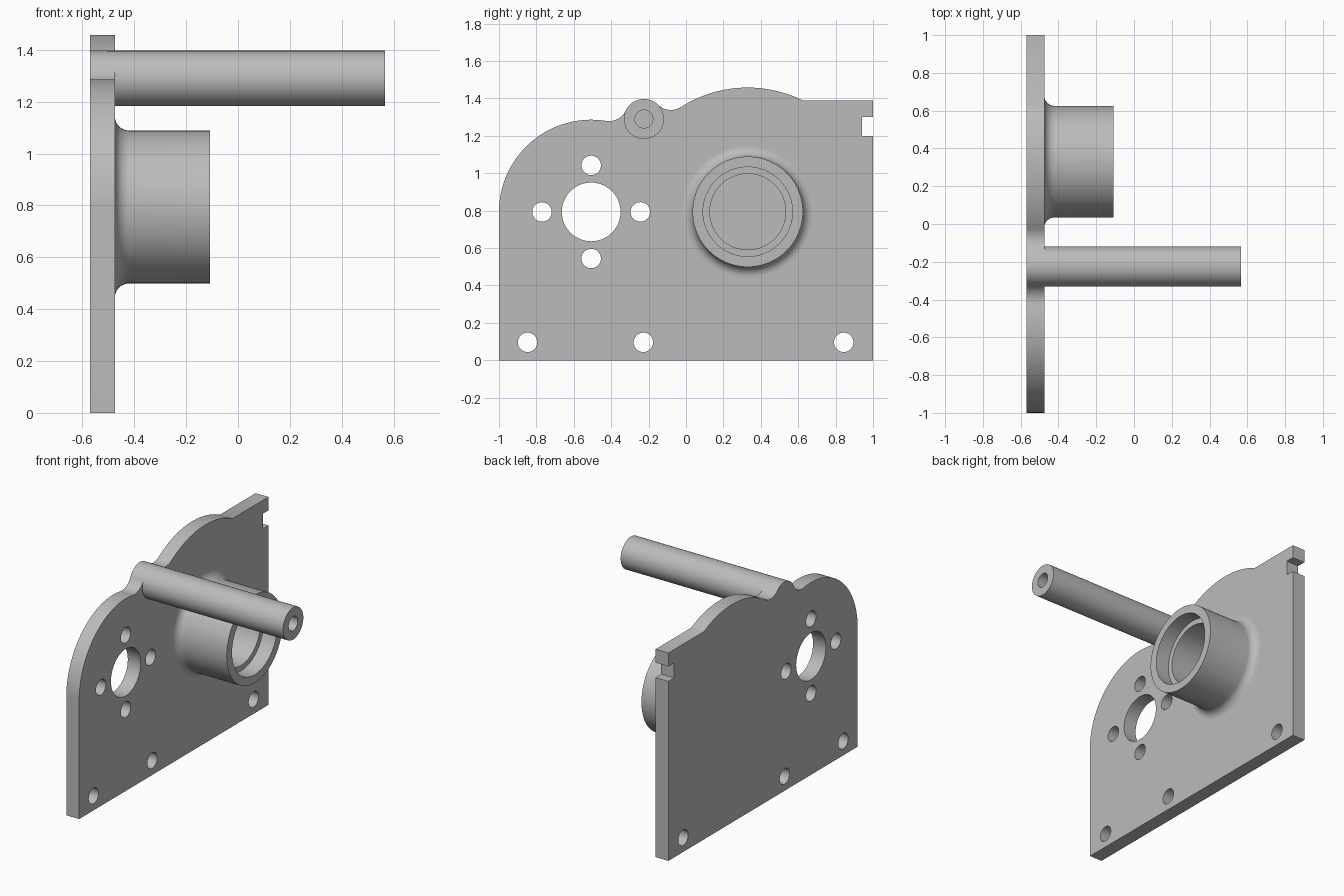
import bpy, bmesh
from math import sin, cos, pi, atan2, hypot, sqrt, radians
from mathutils import Matrix

if "Cube" in bpy.data.objects:
    bpy.data.objects.remove(bpy.data.objects["Cube"])

GREY = bpy.data.materials.new("machined_grey")
GREY.use_nodes = True
GREY.diffuse_color = (0.5, 0.5, 0.5, 1)
GREY.node_tree.nodes["Principled BSDF"].inputs["Base Color"].default_value = (0.5, 0.5, 0.5, 1)

BACK, FACE = -0.57, -0.475      # plate thickness along x
MOTOR, BEARING, BOSS = (-0.507, 0.793), (0.33, 0.794), (-0.225, 1.29)
MOTOR_R, CROWN_R, BOSS_R, FILLET = 0.493, 0.664, 0.107, 0.1


def finish(name, bm):
    bmesh.ops.remove_doubles(bm, verts=bm.verts, dist=0.0001)
    bmesh.ops.recalc_face_normals(bm, faces=bm.faces)
    mesh = bpy.data.meshes.new(name)
    bm.to_mesh(mesh)
    bm.free()
    mesh.materials.append(GREY)
    obj = bpy.data.objects.new(name, mesh)
    bpy.context.collection.objects.link(obj)
    bpy.ops.object.select_all(action='DESELECT')
    obj.select_set(True)
    bpy.context.view_layer.objects.active = obj
    bpy.ops.object.shade_smooth_by_angle(angle=radians(30))
    return obj


def arc(center, r, a0, a1, n):
    return [(center[0] + r * cos(a0 + (a1 - a0) * i / n),
             center[1] + r * sin(a0 + (a1 - a0) * i / n)) for i in range(n + 1)]


def circle(y, z, r):
    return arc((y, z), r, 0, 2 * pi, 48)[:-1]


def angle(a, b):
    return atan2(b[1] - a[1], b[0] - a[0])


def fillet_center(c, r, side):
    """Centre of the fillet that touches circle c and the rod boss."""
    ra, rb = r + FILLET, BOSS_R + FILLET
    dy, dz = BOSS[0] - c[0], BOSS[1] - c[1]
    d = hypot(dy, dz)
    a = (ra * ra - rb * rb + d * d) / (2 * d)
    h = side * sqrt(ra * ra - a * a)
    return (c[0] + (a * dy - h * dz) / d, c[1] + (a * dz + h * dy) / d)


def lathe(name, profile, center, steps=96):
    """Spin an (x, radius) profile about an axis parallel to x."""
    bm = bmesh.new()
    verts = [bm.verts.new((x, center[0], center[1] + r)) for x, r in profile]
    edges = [bm.edges.new(p) for p in zip(verts, verts[1:])]
    bmesh.ops.spin(bm, geom=verts + edges, cent=(0, *center), axis=(1, 0, 0),
                   angle=2 * pi, steps=steps, use_duplicate=False)
    return finish(name, bm)


# Plate outline in (y, z), counter-clockwise with the notch in the rear edge
fr = fillet_center(BEARING, CROWN_R, -1)
fl = fillet_center(MOTOR, MOTOR_R, 1)
shoulder = 1.39
crown_start = atan2(shoulder - BEARING[1], sqrt(CROWN_R**2 - (shoulder - BEARING[1])**2))
outline = [(-1, 0), (1, 0), (1, 1.2), (0.94, 1.2), (0.94, 1.3), (1, 1.3), (1, shoulder)]
outline += arc(BEARING, CROWN_R, crown_start, angle(BEARING, fr), 40)
outline += arc(fr, FILLET, angle(fr, BEARING) + 2 * pi, angle(fr, BOSS) + 2 * pi, 16)[1:]
outline += arc(BOSS, BOSS_R, angle(BOSS, fr), angle(BOSS, fl), 24)[1:]
outline += arc(fl, FILLET, angle(fl, BOSS), angle(fl, MOTOR), 16)[1:]
outline += arc(MOTOR, MOTOR_R, angle(MOTOR, fl), pi, 48)[1:]

# Large opening, its four screw holes and the three mounting holes
SCREW_R = 0.052
loops = [outline, circle(*MOTOR, 0.157)]
for s in (-1, 1):
    loops.append(circle(MOTOR[0] + s * 0.263, MOTOR[1], SCREW_R))
    loops.append(circle(MOTOR[0], MOTOR[1] + s * 0.249, SCREW_R))
loops += [circle(y, 0.096, SCREW_R) for y in (-0.847, -0.228, 0.843)]

# Filled planar curve gives the plate with its holes
curve = bpy.data.curves.new("plate_outline", 'CURVE')
curve.dimensions = '2D'
curve.fill_mode = 'BOTH'
curve.extrude = (FACE - BACK) / 2
for loop in loops:
    spline = curve.splines.new('POLY')
    spline.points.add(len(loop) - 1)
    for point, (y, z) in zip(spline.points, loop):
        point.co = (y, z, 0, 1)
    spline.use_cyclic_u = True
helper = bpy.data.objects.new("plate_outline", curve)
bpy.context.collection.objects.link(helper)
flat = bpy.data.meshes.new_from_object(
    helper.evaluated_get(bpy.context.evaluated_depsgraph_get()))
bm = bmesh.new()
bm.from_mesh(flat)
bpy.data.objects.remove(helper)
bpy.data.meshes.remove(flat)
to_side = Matrix(((0, 0, 1, (FACE + BACK) / 2), (1, 0, 0, 0), (0, 1, 0, 0), (0, 0, 0, 1)))
bm.transform(to_side)
finish("side_plate", bm)

# Bearing housing: filleted foot, open mouth, stepped blind bore
TUBE_R, FOOT, MOUTH = 0.295, 0.055, -0.108
foot = [(FACE + FOOT * (1 - cos(t)), TUBE_R + FOOT * (1 - sin(t)))
        for t in (i * pi / 20 for i in range(11))]
lathe("bearing_housing", foot + [(MOUTH, TUBE_R), (MOUTH, 0.239), (MOUTH - 0.1, 0.239),
      (MOUTH - 0.1, 0.203), (FACE + 0.002, 0.203), (FACE + 0.002, 0)], BEARING)

# Spacer rod with a blind tapped hole in its free end
TIP = 0.566
lathe("spacer_rod", [(FACE - 0.03, 0), (FACE - 0.03, BOSS_R), (TIP, BOSS_R),
      (TIP, 0.048), (TIP - 0.25, 0.048), (TIP - 0.25, 0)], BOSS, 64)
